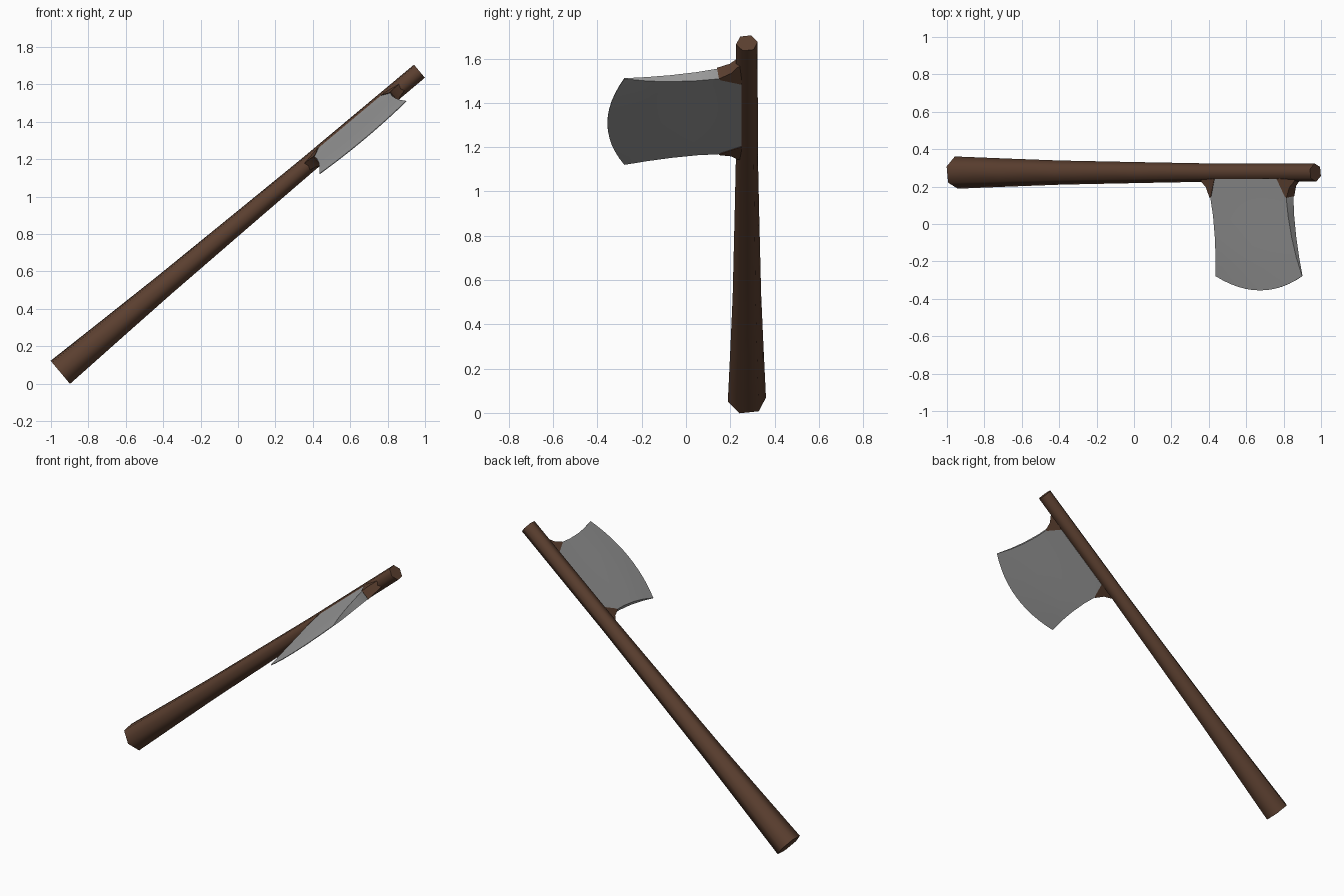
import bpy, bmesh, math
from mathutils import Vector, Matrix

if "Cube" in bpy.data.objects:
    bpy.data.objects.remove(bpy.data.objects["Cube"])

# Local frame: X towards the cutting edge, Z up the handle, rolled slightly about the handle
base = Vector((-0.95, 0.275, 0.06))
axis = (Vector((0.97, 0.275, 1.67)) - base)
LENGTH = axis.length
axis.normalize()
normal = Vector((axis.z, 0, -axis.x))
roll = math.radians(8)
out = Vector((0, -1, 0)) * math.cos(roll) + normal * math.sin(roll)
side = axis.cross(out)
FRAME = Matrix((out, side, axis)).transposed().to_4x4()
FRAME.translation = base
MID = 2.047      # blade centre along the handle


def material(name, colour):
    m = bpy.data.materials.new(name)
    m.diffuse_color = (*colour, 1)
    m.use_nodes = True
    m.node_tree.nodes["Principled BSDF"].inputs["Base Color"].default_value = m.diffuse_color
    return m


wood = material("brown wood", (0.105, 0.050, 0.029))
steel = material("grey steel", (0.33, 0.33, 0.33))


def finish(name, bm, mat, angle):
    bmesh.ops.recalc_face_normals(bm, faces=bm.faces)
    me = bpy.data.meshes.new(name)
    bm.to_mesh(me)
    bm.free()
    me.transform(FRAME)
    me.materials.append(mat)
    for p in me.polygons:
        p.use_smooth = True
    me.set_sharp_from_angle(angle=math.radians(angle))
    ob = bpy.data.objects.new(name, me)
    bpy.context.collection.objects.link(ob)
    return ob


# Handle: tapered six-sided shaft
bm = bmesh.new()
rings = []
for t, r in ((0, .087), (.35, .076), (.73, .065), (1.3, .056), (1.72, .050), (LENGTH, .049)):
    rings.append([bm.verts.new((r * math.cos(k * math.pi / 3), r * math.sin(k * math.pi / 3), t))
                  for k in range(6)])
for a, b in zip(rings, rings[1:]):
    for k in range(6):
        bm.faces.new((a[k], a[(k + 1) % 6], b[(k + 1) % 6], b[k]))
bm.faces.new(rings[0])
bm.faces.new(rings[-1])
finish("handle", bm, wood, 70)

# Blade: wedge flaring to a curved edge; columns are (fraction out, half height, half thickness)
cols = ((0, .222, .037), (.17, .265, .031), (.38, .262, .025), (.6, .268, .019),
        (.8, .281, .012), (1, .302, .002))
ROWS, ROOT = 12, 0.03
bm = bmesh.new()
grids = []
for s in (1, -1):
    grid = []
    for f, half, thick in cols:
        line = []
        for i in range(ROWS + 1):
            u = 2 * i / ROWS - 1
            end = 0.636 - 0.077 * u * u
            line.append(bm.verts.new((ROOT + f * (end - ROOT), s * thick, MID + u * half)))
        grid.append(line)
    grids.append(grid)
    for a, b in zip(grid, grid[1:]):
        for i in range(ROWS):
            bm.faces.new((a[i], a[i + 1], b[i + 1], b[i]))
p, q = grids
for j in range(len(cols) - 1):          # upper and lower rims
    for i in (0, ROWS):
        bm.faces.new((p[j][i], p[j + 1][i], q[j + 1][i], q[j][i]))
for j in (0, -1):                       # root and cutting edge
    for i in range(ROWS):
        bm.faces.new((p[j][i], p[j][i + 1], q[j][i + 1], q[j][i]))
finish("blade", bm, steel, 40)

# Brackets: wooden wedges joining blade and handle, above and below
profile = ((.01, .345, .022), (.048, .322, .024), (.075, .292, .028), (.132, .268, .033),
           (.125, .258, .034), (.03, .218, .040))
for name, s in (("upper_bracket", 1), ("lower_bracket", -1)):
    bm = bmesh.new()
    a, b = [[bm.verts.new((w, k * h, MID + s * t)) for w, t, h in profile] for k in (1, -1)]
    bm.faces.new(a)
    bm.faces.new(b)
    n = len(profile)
    for i in range(n):
        bm.faces.new((a[i], a[(i + 1) % n], b[(i + 1) % n], b[i]))
    finish(name, bm, wood, 50)
